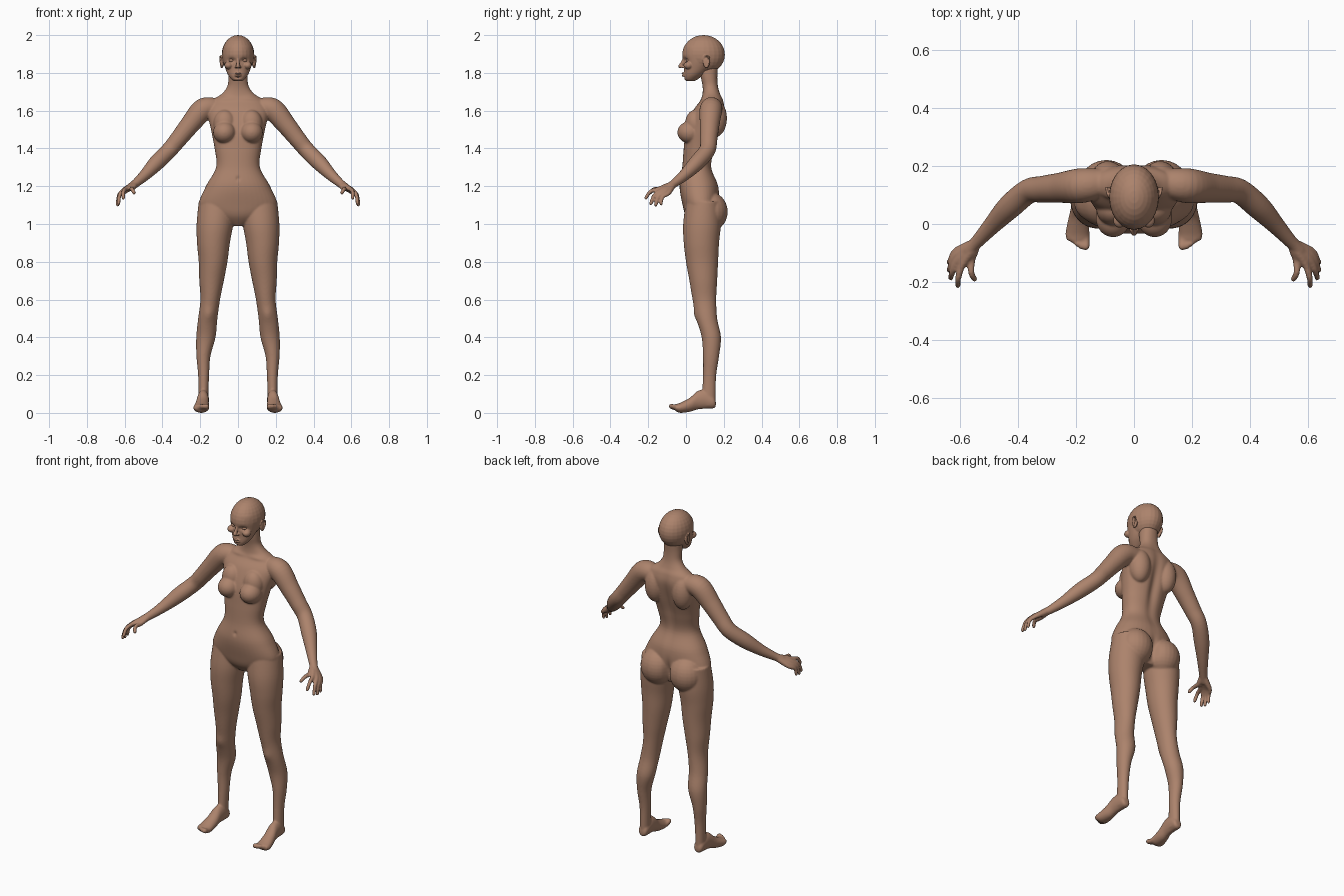
import bpy, bmesh, math
from mathutils import Vector, Matrix

cube = bpy.data.objects.get("Cube")
if cube:
    bpy.data.objects.remove(cube, do_unlink=True)

skin_colour = (0.413, 0.227, 0.15, 1)
skin = bpy.data.materials.new("brown skin")
skin.use_nodes = True
skin.diffuse_color = skin_colour
bsdf = next(n for n in skin.node_tree.nodes if n.type == "BSDF_PRINCIPLED")
bsdf.inputs["Base Color"].default_value = skin_colour
bsdf.inputs["Roughness"].default_value = 0.6


def spline(points, steps=6):
    """Smoothly interpolate a list of equal-length tuples."""
    pts = [points[0]] + list(points) + [points[-1]]
    out = []
    for a, b, c, d in zip(pts, pts[1:], pts[2:], pts[3:]):
        for i in range(steps):
            t = i / steps
            out.append([q + t * (r - p) / 2
                        + t * t * (2 * p - 5 * q + 4 * r - s) / 2
                        + t ** 3 * (3 * q - p - 3 * r + s) / 2
                        for p, q, r, s in zip(a, b, c, d)])
    return out + [list(points[-1])]


def bridge(bm, rings):
    """Close a stack of equal rings into a solid."""
    loops = [[bm.verts.new(p) for p in ring] for ring in rings]
    count = len(loops[0])
    for low, high in zip(loops, loops[1:]):
        for i in range(count):
            j = (i + 1) % count
            bm.faces.new((low[i], low[j], high[j], high[i]))
    bm.faces.new(loops[0][::-1])
    bm.faces.new(loops[-1])


def loft(bm, sections, axis="z", power=2.0, sides=40):
    """Sections are (position, centre x, half width, low, high)."""
    def bulge(v):
        return math.copysign(abs(v) ** (2 / power), v)
    rings = []
    for u, cx, rx, low, high in spline(sections):
        ring = []
        for i in range(sides):
            angle = math.tau * i / sides
            x = cx + rx * bulge(math.cos(angle))
            w = (low + high) / 2 + (high - low) / 2 * bulge(math.sin(angle))
            ring.append((x, w, u) if axis == "z" else (x, u, w))
        rings.append(ring)
    bridge(bm, rings)


def ball(bm, centre, radii):
    matrix = Matrix.Translation(centre) @ Matrix.Diagonal((*radii, 1))
    bmesh.ops.create_uvsphere(bm, u_segments=24, v_segments=16, radius=1, matrix=matrix)


def tube(bm, points, sides=20):
    """Round-ended limb through (x, y, z, radius) points."""
    path = spline(points)
    centres = [Vector(p[:3]) for p in path]
    rings = []
    for i, p in enumerate(path):
        along = centres[min(i + 1, len(path) - 1)] - centres[max(i - 1, 0)]
        turn = along.to_track_quat("Z", "Y")
        rings.append([centres[i] + turn @ Vector((math.cos(math.tau * k / sides),
                                                  math.sin(math.tau * k / sides), 0)) * p[3]
                      for k in range(sides)])
    bridge(bm, rings)
    for p in (path[0], path[-1]):
        ball(bm, p[:3], (p[3],) * 3)


def mirror(bm):
    """Copy everything built so far to the other side."""
    copy = bmesh.ops.duplicate(bm, geom=bm.verts[:] + bm.edges[:] + bm.faces[:])["geom"]
    verts = [g for g in copy if isinstance(g, bmesh.types.BMVert)]
    bmesh.ops.scale(bm, vec=(-1, 1, 1), verts=verts)


def finish(bm, name, voxel=None, smoothing=0, dents=()):
    """Fuse the solids, soften them, then press in the dents."""
    bmesh.ops.recalc_face_normals(bm, faces=bm.faces)
    mesh = bpy.data.meshes.new(name)
    bm.to_mesh(mesh)
    bm.free()
    obj = bpy.data.objects.new(name, mesh)
    bpy.context.collection.objects.link(obj)
    if voxel:
        fuse = obj.modifiers.new("fuse", "REMESH")
        fuse.mode = "VOXEL"
        fuse.voxel_size = voxel
        soften = obj.modifiers.new("soften", "SMOOTH")
        soften.factor = 0.5
        soften.iterations = smoothing
        bpy.ops.object.select_all(action="DESELECT")
        obj.select_set(True)
        bpy.context.view_layer.objects.active = obj
        bpy.ops.object.convert(target="MESH")
    for v in obj.data.vertices:
        here = Vector((abs(v.co.x), v.co.y, v.co.z))
        for centre, reach, push in dents:
            distance = sum(((h - c) / r) ** 2 for h, c, r in zip(here, centre, reach))
            v.co.y += push * math.exp(-distance)
    obj.data.materials.clear()
    obj.data.materials.append(skin)
    for face in obj.data.polygons:
        face.use_smooth = True
        face.material_index = 0
    return obj


# Legs
body = bmesh.new()
loft(body, [(1.12, .11, .098, 0, .185), (1, .122, .097, -.015, .185), (.9, .13, .087, -.012, .175),
            (.8, .132, .076, 0, .17), (.7, .14, .065, .018, .165), (.6, .147, .052, .035, .16),
            (.5, .16, .051, .055, .165), (.4, .17, .051, .083, .185), (.3, .183, .037, .09, .175),
            (.2, .182, .029, .09, .16), (.1, .183, .026, .085, .157), (.04, .183, .026, .08, .157)])

# Feet and toes
loft(body, [(.158, .183, .014, .035, .06), (.145, .183, .027, .024, .09), (.1, .184, .03, .022, .12),
            (.06, .186, .031, .018, .115), (.02, .19, .036, .006, .08), (-.03, .195, .041, 0, .054),
            (-.055, .195, .038, .01, .046)], axis="y")
for i in range(5):
    x, r = .167 + .014 * i, .014 - .0012 * i
    tube(body, [(x, -.03, .025, r), (x, -.055, .027, r), (x, -.077 + .0025 * i * i, .035, r)])

# Arms
tube(body, [(.12, .14, 1.615, .052), (.185, .132, 1.605, .06), (.255, .125, 1.525, .052),
            (.315, .12, 1.45, .046), (.365, .112, 1.39, .043), (.43, .058, 1.325, .042),
            (.49, -.005, 1.262, .031), (.54, -.06, 1.217, .023), (.57, -.09, 1.195, .021)], sides=32)

# Palm and fingers, each fanning out of the wrist
wrist = Vector((.545, -.065, 1.212))
for knuckle, tip, r in (((.594, -.145, 1.185), (.607, -.212, 1.138), .0105),
                        ((.61, -.13, 1.176), (.632, -.186, 1.108), .0105),
                        ((.617, -.113, 1.168), (.637, -.16, 1.1), .0102),
                        ((.617, -.095, 1.16), (.638, -.132, 1.105), .0095),
                        ((.56, -.125, 1.185), (.55, -.19, 1.165), .011)):
    knuckle, tip = Vector(knuckle), Vector(tip)
    middle = (knuckle + tip) / 2 + Vector((.006, -.01, .01))
    tube(body, [(*wrist, .017), (*(wrist + knuckle) / 2, .016), (*knuckle, r + .002),
                (*middle, r), (*tip, r - .001)])

# Breasts, buttocks and shoulder blades
ball(body, (.072, .02, 1.485), (.06, .066, .058))
ball(body, (.07, .05, 1.53), (.06, .055, .075))
ball(body, (.095, .125, 1.065), (.098, .096, .105))
ball(body, (.09, .155, 1.56), (.06, .062, .1))
mirror(body)

# Torso and neck
loft(body, [(.99, 0, .04, .04, .14), (1.04, 0, .15, 0, .165), (1.1, 0, .207, -.018, .175),
            (1.2, 0, .17, -.034, .172), (1.3, 0, .116, -.02, .137), (1.4, 0, .124, -.012, .155),
            (1.5, 0, .143, 0, .185), (1.6, 0, .163, .038, .205), (1.655, 0, .135, .078, .198),
            (1.69, 0, .085, .088, .182), (1.73, 0, .056, .088, .17), (1.78, 0, .051, .078, .166),
            (1.84, 0, .05, .07, .17)], power=2.2)
finish(body, "body", .005, 6, [
    ((0, .19, 1.45), (.028, .08, .17), -.018),
    ((0, .2, 1.06), (.018, .06, .06), -.022),
    ((.155, .05, .52), (.03, .03, .035), -.007),
    ((0, -.03, 1.24), (.01, .03, .012), .006),
    ((.08, .08, 1.665), (.06, .03, .012), -.006)])

# Ears and nostrils
head = bmesh.new()
ball(head, (.084, .108, 1.855), (.009, .018, .03))
tube(head, [(.084, .09, 1.868, .004), (.09, .1, 1.888, .004), (.095, .12, 1.884, .0045),
            (.094, .124, 1.862, .0045), (.088, .108, 1.83, .005)], sides=12)
ball(head, (.01, -.016, 1.832), (.007, .01, .007))
ball(head, (.05, .012, 1.84), (.022, .025, .02))
mirror(head)

# Cranium and face
ball(head, (0, .093, 1.897), (.086, .113, .103))
loft(head, [(1.756, 0, .022, .004, .045), (1.768, 0, .036, -.01, .065), (1.79, 0, .053, -.012, .095),
            (1.82, 0, .066, -.01, .125), (1.86, 0, .077, -.012, .15), (1.9, 0, .08, -.017, .16),
            (1.94, 0, .072, -.009, .15), (1.965, 0, .05, .015, .13)])

# Nose and lips
tube(head, [(0, -.01, 1.878, .007), (0, -.019, 1.856, .008), (0, -.03, 1.836, .011)])
for z, y, r in ((1.797, -.017, .0055), (1.786, -.015, .006)):
    tube(head, [(-.021, y + .014, 1.791, .003), (-.008, y, z, r), (.008, y, z, r),
                (.021, y + .014, 1.791, .003)], sides=12)
finish(head, "head", .003, 5, [
    ((.034, -.006, 1.868), (.019, .03, .012), .012),
    ((0, -.02, 1.7915), (.02, .015, .003), .005),
    ((0, -.012, 1.775), (.02, .02, .006), .004),
    ((.09, .108, 1.858), (.03, .006, .014), .003)])

# Closed eyes
eyes = bmesh.new()
ball(eyes, (.034, .013, 1.866), (.015, .014, .0095))
mirror(eyes)
finish(eyes, "eyes")
